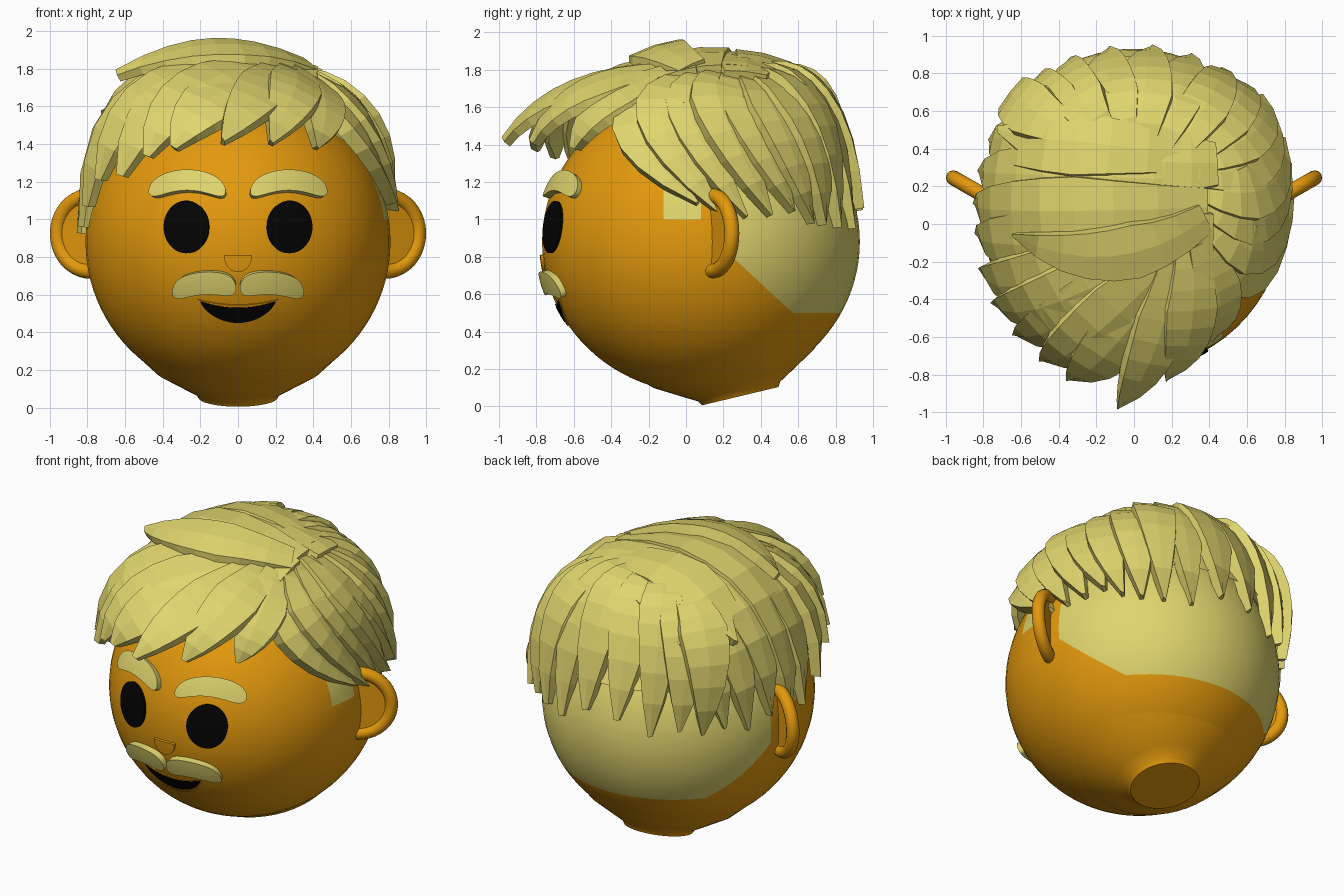
import bpy, bmesh, math, random
from mathutils import Vector, Matrix

random.seed(4)
if "Cube" in bpy.data.objects:
    bpy.data.objects.remove(bpy.data.objects["Cube"])

CENTRE = Vector((0, 0.08, 0.88))
RADIUS, DEPTH = 0.81, 1.05


def material(name, colour):
    mat = bpy.data.materials.new(name)
    mat.use_nodes = True
    mat.diffuse_color = (*colour, 1)
    mat.node_tree.nodes["Principled BSDF"].inputs["Base Color"].default_value = (*colour, 1)
    return mat


SKIN = material("orange skin", (0.77, 0.32, 0.004))
HAIR = material("straw hair", (0.74, 0.66, 0.155))
BLACK = material("black", (0.001, 0.001, 0.001))


def finish(bm, name, mats, smooth=True):
    mesh = bpy.data.meshes.new(name)
    bm.to_mesh(mesh)
    bm.free()
    for mat in mats:
        mesh.materials.append(mat)
    for poly in mesh.polygons:
        poly.use_smooth = smooth
    obj = bpy.data.objects.new(name, mesh)
    bpy.context.collection.objects.link(obj)
    return obj


def ellipsoid(u, v, grow):
    bm = bmesh.new()
    size = Matrix.Diagonal((grow, grow * DEPTH, grow, 1))
    turn = Matrix.Rotation(math.pi / u, 4, "Z")
    bmesh.ops.create_uvsphere(bm, u_segments=u, v_segments=v, radius=RADIUS,
                              matrix=Matrix.Translation(CENTRE) @ size @ turn)
    return bm


def cut(bm, point, normal, clear=False, above=0):
    faces = [f for f in bm.faces if f.calc_center_median().z > above]
    edges = {e for f in faces for e in f.edges}
    verts = {v for f in faces for v in f.verts}
    bmesh.ops.bisect_plane(bm, geom=[*verts, *edges, *faces], plane_co=point,
                           plane_no=normal, clear_inner=clear)


# Head, with the short hair at the back and the sideburns cut into its surface
bm = ellipsoid(64, 48, 1)
SLANT = Vector((0, 0.93, 1))
for z in (0.5, 1.0):
    cut(bm, (0, 0, z), (0, 0, 1))
cut(bm, (0, 0, 1.03), SLANT, above=0.5)
cut(bm, (0, 0.24, 0), (0, 1, 0), above=0.5)
for y in (-0.12, 0.08):
    cut(bm, (0, y, 0), (0, 1, 0), above=1.0)
for face in bm.faces:
    c = face.calc_center_median()
    nape = c.y > 0.24 and c.z > 0.5 and SLANT.dot(c) > 1.03
    sideburn = -0.12 < c.y < 0.08 and c.z > 1.0
    face.material_index = int(nape or sideburn)
finish(bm, "head", [SKIN, HAIR])

# Neck stump, flaring into the head around a tilted axis
bm = bmesh.new()
profile = [(0.0, 0.0), (0.21, 0.0), (0.225, 0.025), (0.3, 0.068), (0.44, 0.15), (0.58, 0.285)]
points = [bm.verts.new((r, 0, z)) for r, z in profile]
edges = [bm.edges.new(pair) for pair in zip(points, points[1:])]
bmesh.ops.spin(bm, geom=points + edges, axis=(0, 0, 1), cent=(0, 0, 0),
               angle=math.tau, steps=48, use_duplicate=False)
bmesh.ops.remove_doubles(bm, verts=bm.verts, dist=0.0005)
bmesh.ops.recalc_face_normals(bm, faces=bm.faces)
bm.transform(Matrix.Translation((0, 0.29, 0.055)) @ Matrix.Rotation(0.235, 4, "X"))
neck = finish(bm, "neck", [SKIN])
bpy.context.view_layer.objects.active = neck
neck.select_set(True)
bpy.ops.object.shade_smooth_by_angle(angle=0.9)

# Ears: a round rim around a thin dish, swept backwards
for side, label in ((1, "left"), (-1, "right")):
    turn = math.radians(30) * side
    place = Matrix.Translation((0.785 * side, 0.145, 0.925)) @ Matrix.Rotation(turn, 4, "Z")
    upright = Matrix.Rotation(math.pi / 2, 4, "X")
    bpy.ops.mesh.primitive_torus_add(major_radius=0.2, minor_radius=0.04,
                                     major_segments=40, minor_segments=12)
    rim = bpy.context.object
    rim.name = label + "_ear_rim"
    rim.data.transform(place @ upright)
    rim.data.materials.append(SKIN)
    bpy.ops.object.shade_smooth()
    bm = bmesh.new()
    bmesh.ops.create_cone(bm, cap_ends=True, segments=32, radius1=0.2, radius2=0.2,
                          depth=0.03, matrix=place @ upright)
    finish(bm, label + "_ear_dish", [SKIN], False)


def plate(name, mat, cx, half, top, bottom, lift, cols=24, rows=6):
    """Raised patch on the face between two curves of s = -1 .. 1."""
    bm = bmesh.new()
    grid = []
    for i in range(cols + 1):
        s = -math.cos(math.pi * i / cols)
        x = cx + half * s
        column = []
        for j in range(rows + 1):
            z = bottom(s) + (top(s) - bottom(s)) * j / rows
            reach = math.sqrt(RADIUS ** 2 - x * x - (z - CENTRE.z) ** 2)
            column.append(bm.verts.new((x, CENTRE.y - DEPTH * reach - lift, z)))
        grid.append(column)
    for a, b in zip(grid, grid[1:]):
        for j in range(rows):
            bm.faces.new((a[j], b[j], b[j + 1], a[j + 1]))
    bmesh.ops.remove_doubles(bm, verts=bm.verts, dist=0.0005)
    obj = finish(bm, name, [mat], False)
    solid = obj.modifiers.new("thickness", "SOLIDIFY")
    solid.thickness = lift + 0.01
    solid.offset = -1


def arch(s):
    return math.sqrt(max(0, 1 - s * s))


def blunt(s):
    return math.sqrt(max(0, 1 - s ** 6))


# Eyes, eyebrows and moustache halves
for side, label in ((1, "left"), (-1, "right")):
    plate(label + "_eye", BLACK, 0.275 * side, 0.12,
          lambda s: 0.96 + 0.14 * arch(s), lambda s: 0.96 - 0.14 * arch(s), 0.015)
    brow = lambda s: 1.21 - 0.06 * s * s
    plate(label + "_eyebrow", HAIR, 0.27 * side, 0.205,
          lambda s: brow(s) + 0.055 * blunt(s), lambda s: brow(s) - 0.055 * blunt(s), 0.04)
    tash = lambda s, side=side: 0.66 - 0.035 * s * s - 0.01 * s * side
    plate(label + "_moustache", HAIR, 0.18 * side, 0.17,
          lambda s: tash(s) + 0.06 * blunt(s), lambda s: tash(s) - 0.06 * blunt(s), 0.04)

# Nose and smiling mouth
plate("nose", SKIN, 0, 0.075, lambda s: 0.81, lambda s: 0.81 - 0.09 * arch(s), 0.015)
plate("lip", SKIN, 0, 0.215, lambda s: 0.575 - 0.03 * arch(s) ** 2,
      lambda s: 0.575 - 0.145 * arch(s) ** 1.5, 0.006)
plate("mouth", BLACK, 0, 0.2, lambda s: 0.565 - 0.035 * arch(s) ** 2,
      lambda s: 0.565 - 0.115 * arch(s) ** 1.4, 0.009)

# Hair cap under the locks
bm = ellipsoid(24, 16, 1.06)
cut(bm, (0, -0.1, 1.26), (0, 0.85, 1), True)
cut(bm, (0, 0, 1.24), (0, 0, 1), True)
finish(bm, "hair_cap", [HAIR], False)


def between(a, b, t):
    """Blend two points around the head centre."""
    a, b = Vector(a) - CENTRE, Vector(b) - CENTRE
    return CENTRE + a.lerp(b, t).normalized() * (a.length + (b.length - a.length) * t)


def lock(name, start, middle, end, width, bulge=0.0, thick=0.08, steps=8):
    """Tapered strand through three points, swollen towards its lower half."""
    bm = bmesh.new()
    control = 2 * middle - (start + end) / 2
    rings = []
    for i in range(steps + 1):
        t = i / steps
        p = start * (1 - t) ** 2 + control * 2 * t * (1 - t) + end * t * t
        p += (p - CENTRE).normalized() * bulge * math.sin(math.pi * t ** 1.6)
        along = ((control - start) * (1 - t) + (end - control) * t).normalized()
        out = p - CENTRE
        out = (out - along * out.dot(along)).normalized()
        across = along.cross(out)
        w = width / 2 * (min(1, 0.5 + 1.3 * t) * (1 - t ** 3.5) + 0.08)
        d = thick * (1 - 0.5 * t)
        sag = w * w * 0.55
        section = [(-1, -d - sag), (-0.92, -sag), (0, 0.012),
                   (0.92, 0.025 - sag), (1, -d - sag)]
        rings.append([bm.verts.new(p + across * w * u + out * h) for u, h in section])
    for a, b in zip(rings, rings[1:]):
        for k in range(5):
            n = (k + 1) % 5
            bm.faces.new((a[k], a[n], b[n], b[k]))
    bm.faces.new(rings[0])
    bm.faces.new(rings[-1])
    bmesh.ops.recalc_face_normals(bm, faces=bm.faces)
    finish(bm, name, [HAIR], False)


def fan(name, count, starts, middles, ends, width, bulge):
    for i in range(count):
        t = i / (count - 1)
        s, m, e = (between(*pair, t) for pair in (starts, middles, ends))
        if 0 < i < count - 1:
            e.z += random.uniform(-0.06, 0.06)
        m += (m - CENTRE).normalized() * (0.02 * (i % 2))
        lock(f"{name}_{i + 1}", s, m, e, width * random.uniform(0.9, 1.1), bulge)


# Locks fanning out from the parting
fan("left_lock", 6, ((0.4, -0.02, 1.74), (0.34, 0.34, 1.76)),
    ((0.62, -0.27, 1.5), (0.62, 0.48, 1.5)), ((0.82, 0.06, 1.09), (0.66, 0.68, 0.98)), 0.28, 0.02)
fan("back_lock", 8, ((0.32, 0.38, 1.77), (-0.35, 0.5, 1.78)),
    ((0.52, 0.62, 1.52), (-0.58, 0.62, 1.52)), ((0.56, 0.74, 0.97), (-0.6, 0.68, 0.98)), 0.29, 0.045)
fan("right_lock", 5, ((0.42, -0.05, 1.78), (0.25, 0.5, 1.78)),
    ((-0.46, -0.1, 1.73), (-0.4, 0.58, 1.67)), ((-0.82, -0.06, 0.96), (-0.68, 0.56, 1.0)), 0.37, 0.05)
fan("swept_fringe", 5, ((0.36, 0.0, 1.81), (0.3, -0.1, 1.8)),
    ((-0.46, -0.3, 1.69), (-0.08, -0.6, 1.66)), ((-0.8, -0.24, 1.07), (-0.34, -0.82, 1.38)), 0.36, 0.03)
fan("front_fringe", 3, ((0.24, -0.12, 1.8), (0.36, -0.1, 1.78)),
    ((0.12, -0.62, 1.68), (0.45, -0.42, 1.62)), ((-0.08, -0.97, 1.42), (0.42, -0.6, 1.38)), 0.3, 0.02)

# Two broad locks combed over the crown
lock("quiff", Vector((0.38, 0.03, 1.82)), Vector((-0.12, -0.17, 1.92)),
     Vector((-0.64, -0.06, 1.77)), 0.31)
lock("crown_lock", Vector((0.44, 0.32, 1.78)), Vector((-0.12, 0.36, 1.84)),
     Vector((-0.72, 0.5, 1.56)), 0.42)
